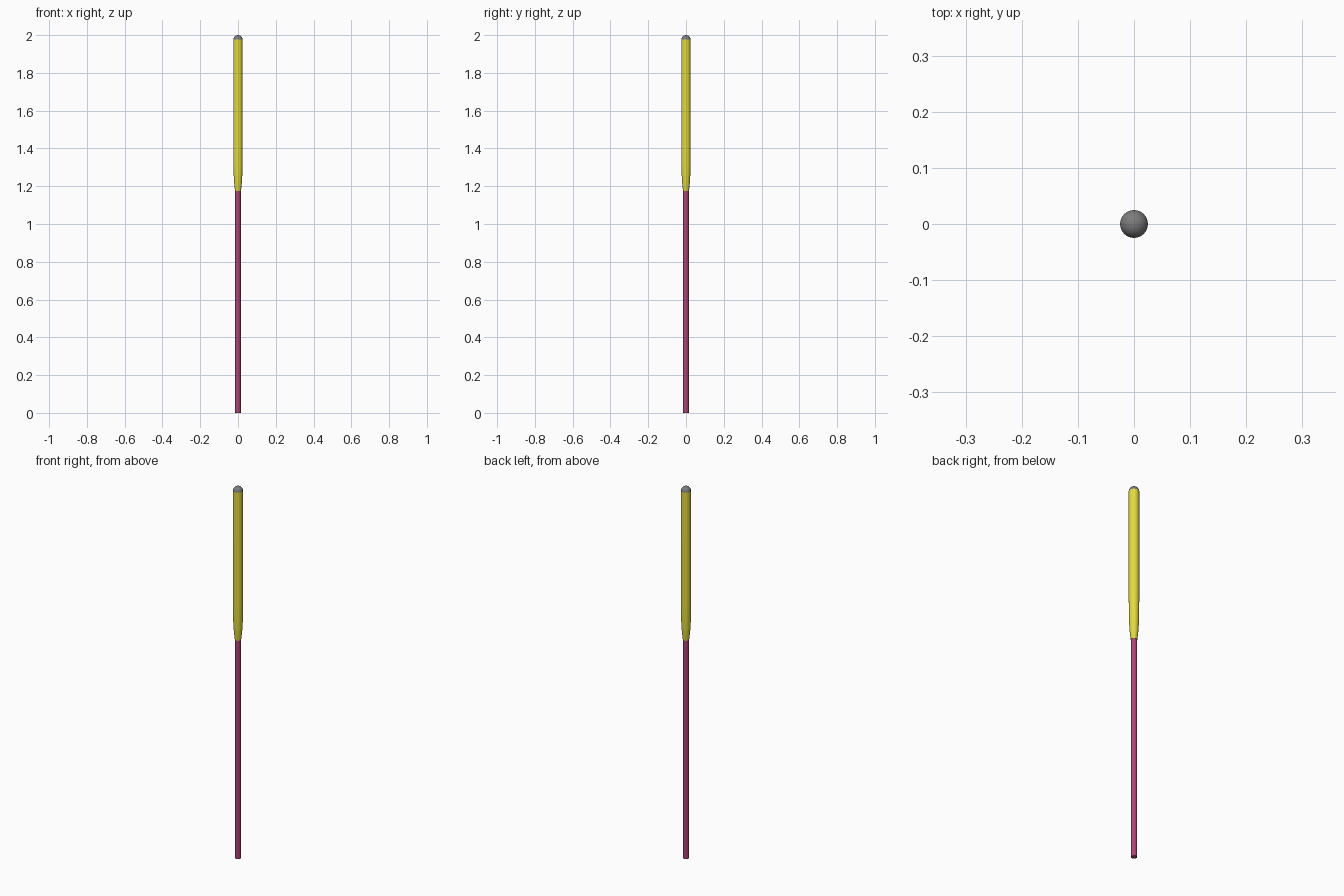
import bpy
import bmesh
import math

if "Cube" in bpy.data.objects:
    bpy.data.objects.remove(bpy.data.objects["Cube"])

SIDES = 32


def material(name, color):
    mat = bpy.data.materials.new(name)
    mat.diffuse_color = color
    mat.use_nodes = True
    mat.node_tree.nodes["Principled BSDF"].inputs["Base Color"].default_value = mat.diffuse_color
    return mat


def lathe(name, profile, mat):
    """Spin (radius, z) points about z; radius 0 closes the end."""
    bm = bmesh.new()
    verts = [bm.verts.new((r, 0, z)) for r, z in profile]
    edges = [bm.edges.new(pair) for pair in zip(verts, verts[1:])]
    bmesh.ops.spin(bm, geom=verts + edges, cent=(0, 0, 0), axis=(0, 0, 1),
                   angle=math.tau, steps=SIDES, use_merge=True)
    bmesh.ops.remove_doubles(bm, verts=bm.verts, dist=1e-5)
    bmesh.ops.recalc_face_normals(bm, faces=bm.faces)
    mesh = bpy.data.meshes.new(name)
    bm.to_mesh(mesh)
    bm.free()
    obj = bpy.data.objects.new(name, mesh)
    bpy.context.collection.objects.link(obj)
    mesh.materials.append(mat)
    bpy.context.view_layer.objects.active = obj
    obj.select_set(True)
    bpy.ops.object.shade_smooth_by_angle(angle=math.radians(40))
    obj.select_set(False)
    return obj


pink = material("shaft_pink", (0.44, 0.055, 0.18, 1))
yellow = material("grip_yellow", (0.76, 0.70, 0.05, 1))
dark_grey = material("cap_dark_grey", (0.20, 0.20, 0.20, 1))

# Slim straight shaft
lathe("shaft", [(0, 0), (0.0147, 0), (0.0147, 1.19), (0, 1.19)], pink)

# Thicker grip with a rounded taper onto the shaft
lathe("grip", [(0, 1.175), (0.0155, 1.175), (0.0185, 1.20), (0.0212, 1.23),
               (0.0233, 1.27), (0.0243, 1.32), (0.0248, 1.40),
               (0.0248, 1.976), (0, 1.976)], yellow)

# Domed end cap
R, BASE = 0.0248, 1.976
dome = [(R * math.cos(math.radians(a)), BASE + (2 - BASE) * math.sin(math.radians(a)))
        for a in range(0, 90, 10)]
lathe("end_cap", [(0, BASE)] + dome + [(0, 2)], dark_grey)
